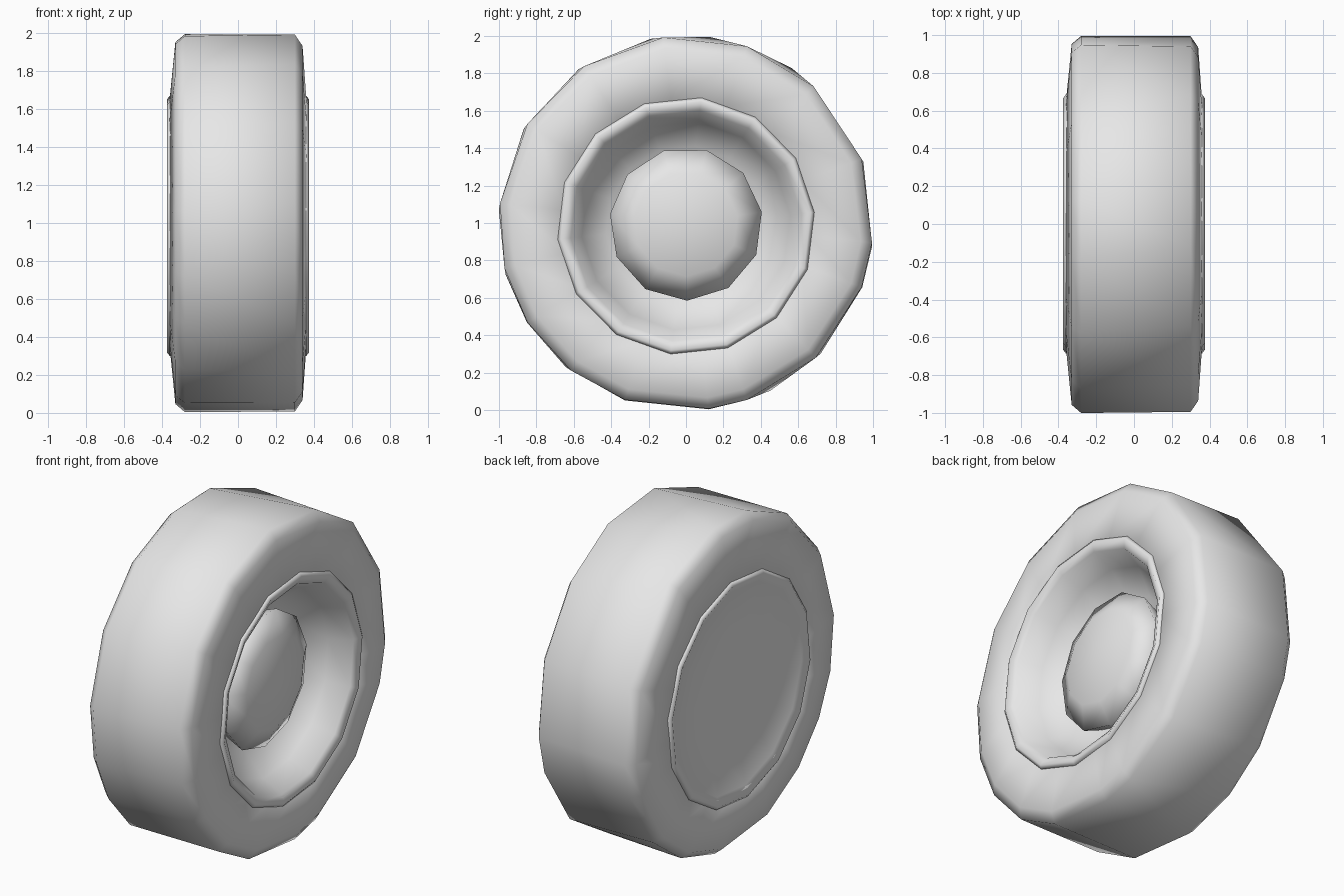
import bpy, bmesh, math

cube = bpy.data.objects.get("Cube")
if cube:
    bpy.data.objects.remove(cube)

grey = bpy.data.materials.new("light_grey")
grey.use_nodes = True
colour = (0.8, 0.8, 0.8, 1)
grey.diffuse_color = colour
grey.node_tree.nodes["Principled BSDF"].inputs["Base Color"].default_value = colour


def even(sides, start):
    return [start + 360 * i / sides for i in range(sides)]


def lathe(name, profile, right, left=None, centre_z=1.0, closed=False):
    """Sweep (x, radius) points round the x axis; angles blend from left to right."""
    left = left or right
    bm = bmesh.new()
    rings = []
    for x, r in profile:
        if r == 0:
            rings.append([bm.verts.new((x, 0, centre_z))] * len(right))
            continue
        t = min(max((x + 0.3) / 0.6, 0), 1)
        ring = []
        for a, b in zip(left, right):
            angle = math.radians(a + (b - a) * t)
            ring.append(bm.verts.new((x, r * math.cos(angle), centre_z + r * math.sin(angle))))
        rings.append(ring)
    pairs = list(zip(rings, rings[1:]))
    if closed:
        pairs.append((rings[-1], rings[0]))
    for p, q in pairs:
        for i in range(len(right)):
            j = (i + 1) % len(right)
            corners = list(dict.fromkeys((p[i], p[j], q[j], q[i])))
            bm.faces.new(corners).smooth = True
    bmesh.ops.recalc_face_normals(bm, faces=bm.faces)
    mesh = bpy.data.meshes.new(name)
    bm.to_mesh(mesh)
    bm.free()
    mesh.materials.append(grey)
    obj = bpy.data.objects.new(name, mesh)
    bpy.context.collection.objects.link(obj)
    return obj


# Tyre: uneven coarse ring, slightly twisted between its two sides
tyre_right = [-6, 20, 47, 71, 97, 123, 148, 174, 194, 212, 232, 251, 277, 289, 314, 340]
tyre_left = [-7, 19, 56, 83, 101, 125, 150, 176, 196, 212, 230, 251, 277, 297, 316, 340]
lathe("tyre", [(-0.3, 0.64), (-0.36, 0.66), (-0.33, 0.96), (-0.28, 1.003),
               (0.3, 1.0), (0.34, 0.94), (0.36, 0.66), (0.3, 0.64)],
      tyre_right, tyre_left, closed=True)

# Rim: raised lip and sloping dish on the outer side
sides = even(14, 6)
lathe("rim_dish", [(0.3, 0.68), (0.36, 0.69), (0.375, 0.67), (0.35, 0.62),
                   (0.22, 0.56), (0.08, 0.43), (0.04, 0)], sides, centre_z=0.985)

# Back plate: lip around a nearly flat disc
lathe("back_plate", [(-0.3, 0.68), (-0.36, 0.69), (-0.375, 0.67), (-0.35, 0.62),
                     (-0.33, 0.4), (-0.33, 0)], sides, centre_z=0.985)

# Hub cap: low dome standing in the dish
lathe("hub_cap", [(0.05, 0.36), (0.18, 0.41), (0.25, 0.28), (0.28, 0)],
      even(11, 9), centre_z=0.995)
